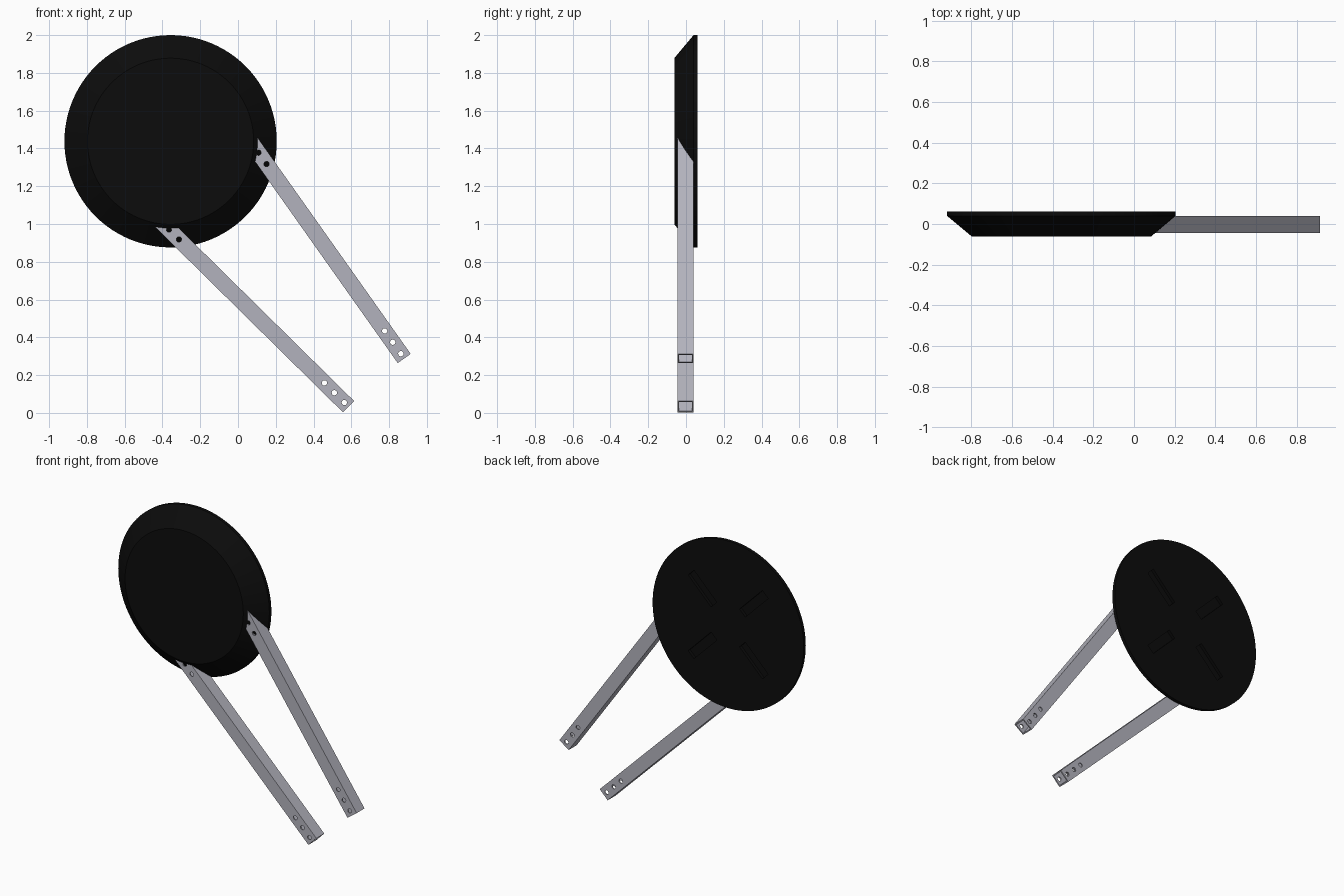
import bpy, bmesh, math
from mathutils import Matrix, Vector

if "Cube" in bpy.data.objects:
    bpy.data.objects.remove(bpy.data.objects["Cube"])


def material(name, colour):
    m = bpy.data.materials.new(name)
    m.use_nodes = True
    m.diffuse_color = (*colour, 1)
    m.node_tree.nodes["Principled BSDF"].inputs["Base Color"].default_value = (*colour, 1)
    return m


black = material("matte black", (0.0035, 0.0035, 0.0035))
metal = material("light grey metal", (0.45, 0.45, 0.51))


def make(name, bm, mat):
    bmesh.ops.recalc_face_normals(bm, faces=bm.faces)
    me = bpy.data.meshes.new(name)
    bm.to_mesh(me)
    bm.free()
    me.materials.append(mat)
    ob = bpy.data.objects.new(name, me)
    bpy.context.collection.objects.link(ob)
    return ob


def box(bm, size, centre, turn=Matrix()):
    m = turn @ Matrix.Translation(centre) @ Matrix.Diagonal((*size, 1))
    bmesh.ops.create_cube(bm, size=1, matrix=m)


def finish(ob, cutter):
    """Cut the part, remove the cutter and smooth the round faces."""
    mod = ob.modifiers.new("cut", "BOOLEAN")
    mod.operation = "DIFFERENCE"
    mod.solver = "EXACT"
    mod.object = cutter
    cutter.hide_render = True
    bpy.ops.object.select_all(action="DESELECT")
    bpy.context.view_layer.objects.active = ob
    ob.select_set(True)
    bpy.ops.object.modifier_apply(modifier=mod.name)
    bpy.data.objects.remove(cutter)
    bpy.ops.object.shade_smooth_by_angle(angle=math.radians(30))


# Round dish: small front face, sloping side, short straight rim
centre = Vector((-0.357, 0, 1.438))
bm = bmesh.new()
SIDES = 96
rings = []
for radius, y in ((0.44, -0.062), (0.562, 0.04), (0.562, 0.062)):
    rings.append([bm.verts.new((radius * math.cos(a), y, radius * math.sin(a)))
                  for a in (math.tau * i / SIDES for i in range(SIDES))])
for a, b in zip(rings, rings[1:]):
    for i in range(SIDES):
        j = (i + 1) % SIDES
        bm.faces.new((a[i], a[j], b[j], b[i]))
bm.faces.new(rings[0])
bm.faces.new(rings[-1])
dish = make("dish", bm, black)

# Four diagonal slots in the back
bm = bmesh.new()
for k in range(4):
    turn = Matrix.Rotation(math.radians(45 + 90 * k), 4, "Y")
    box(bm, (0.24, 0.04, 0.06), (0.27, 0.062, 0), turn)
slots = make("slot_cutter", bm, black)
finish(dish, slots)
dish.location = centre

# Hollow square legs, drilled with three holes near each end
LENGTH, WIDTH, WALL = 1.44, 0.084, 0.008


def leg(name, x, z, angle):
    bm = bmesh.new()
    box(bm, (LENGTH, WIDTH, WIDTH), (LENGTH / 2, 0, 0))
    ob = make(name, bm, metal)
    bm = bmesh.new()
    inner = WIDTH - 2 * WALL
    box(bm, (LENGTH + 0.1, inner, inner), (LENGTH / 2, 0, 0))
    bore = make("bore_cutter", bm, metal)
    finish(ob, bore)
    bm = bmesh.new()
    for i in range(3):
        near = 0.031 + 0.074 * i
        for d in (near, LENGTH - near):
            m = Matrix.Translation((d, 0, 0)) @ Matrix.Rotation(math.pi / 2, 4, "X")
            bmesh.ops.create_cone(bm, cap_ends=True, segments=24, radius1=0.014,
                                  radius2=0.014, depth=0.2, matrix=m)
    finish(ob, make("hole_cutter", bm, metal))
    ob.location = (x, -0.003, z)
    ob.rotation_euler = (0, -math.radians(angle), 0)


leg("lower_leg", 0.585, 0.033, 135.4)
leg("upper_leg", 0.88, 0.288, 125.3)
